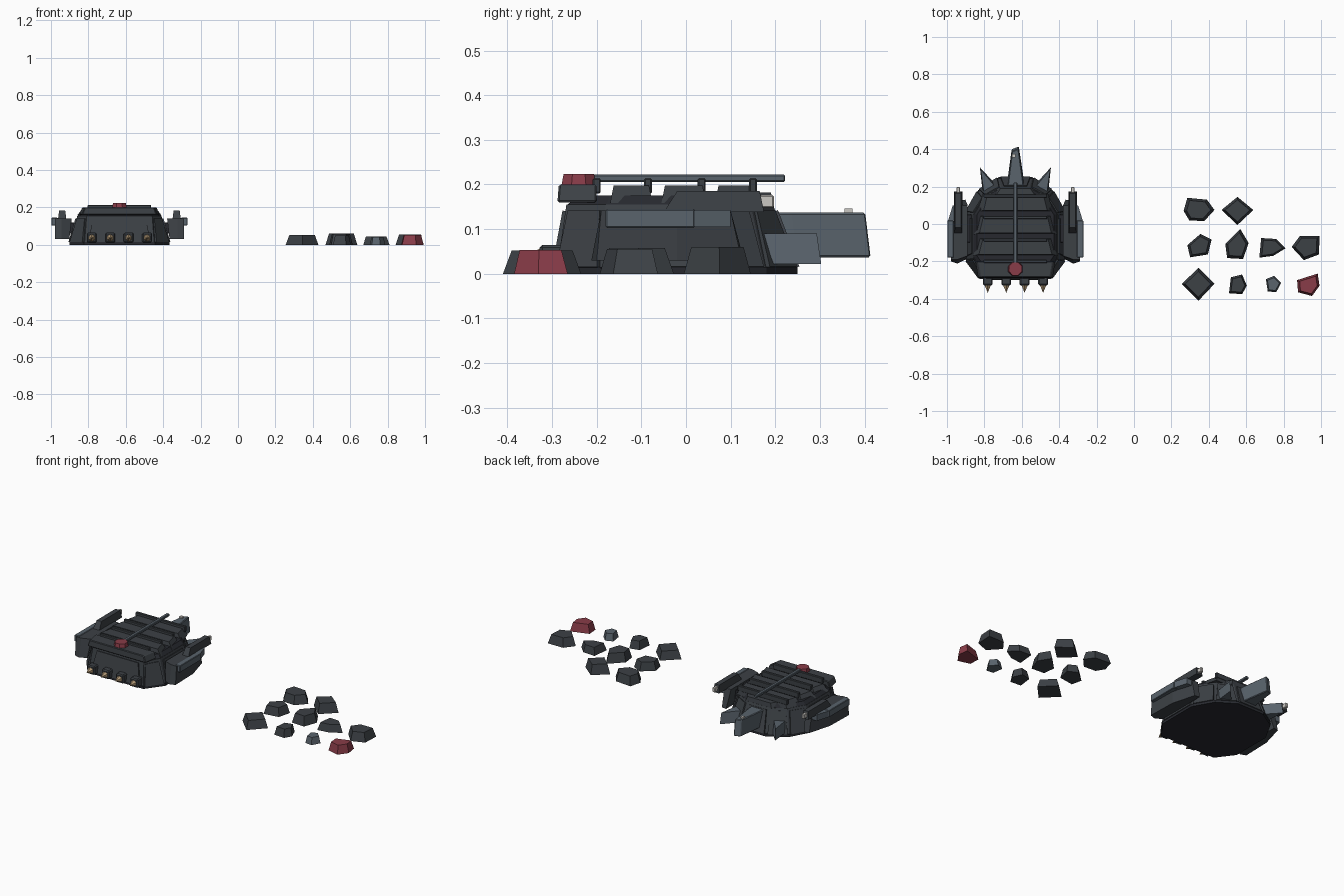
import bpy, bmesh, math
from mathutils import Vector

if "Cube" in bpy.data.objects:
    bpy.data.objects.remove(bpy.data.objects["Cube"])

CX = -0.634  # centre line of the hull


def material(name, rgb):
    m = bpy.data.materials.new(name)
    m.diffuse_color = (*rgb, 1)
    m.use_nodes = True
    m.node_tree.nodes["Principled BSDF"].inputs["Base Color"].default_value = m.diffuse_color
    return m


DARK = material("dark_plate", (0.045, 0.052, 0.06))
BLACK = material("dark_base", (0.02, 0.022, 0.028))
LIGHT = material("light_plate", (0.10, 0.125, 0.15))
RED = material("red", (0.25, 0.045, 0.065))
TAN = material("tan", (0.45, 0.32, 0.18))
PALE = material("pale", (0.6, 0.58, 0.55))


def loft(name, lower, upper, mat, bevel=0.0):
    """Closed solid between two rings with equal point counts."""
    bm = bmesh.new()
    a = [bm.verts.new(p) for p in lower]
    b = [bm.verts.new(p) for p in upper]
    n = len(a)
    bm.faces.new(a[::-1])
    bm.faces.new(b)
    for i in range(n):
        j = (i + 1) % n
        bm.faces.new((a[i], a[j], b[j], b[i]))
    bmesh.ops.recalc_face_normals(bm, faces=bm.faces)
    if bevel:
        bmesh.ops.bevel(bm, geom=list(bm.edges), offset=bevel, segments=1, affect='EDGES')
    me = bpy.data.meshes.new(name)
    bm.to_mesh(me)
    bm.free()
    ob = bpy.data.objects.new(name, me)
    bpy.context.collection.objects.link(ob)
    me.materials.append(mat)
    return ob


def prism(name, outline, z0, z1, mat, top=1.0, bevel=0.0):
    """Vertical prism; the top ring is scaled about the outline centre."""
    cx = sum(p[0] for p in outline) / len(outline)
    cy = sum(p[1] for p in outline) / len(outline)
    up = [(cx + (x - cx) * top, cy + (y - cy) * top, z1) for x, y in outline]
    return loft(name, [(x, y, z0) for x, y in outline], up, mat, bevel)


def box(name, x0, x1, y0, y1, z0, z1, mat, bevel=0.003):
    return prism(name, [(x0, y0), (x1, y0), (x1, y1), (x0, y1)], z0, z1, mat, 1, bevel)


def both_sides(half):
    return [(CX + x, y) for x, y in half] + [(CX - x, y) for x, y in reversed(half)]


def ring(half, z):
    return [(x, y, z) for x, y in both_sides(half)]


# hull: base plate, sloped body, raised deck
foot = [(0.19, -0.295), (0.268, -0.19), (0.268, 0.06), (0.20, 0.18), (0.09, 0.25)]
shoulder = [(0.175, -0.268), (0.225, -0.18), (0.225, 0.05), (0.165, 0.145), (0.075, 0.195)]
deck = [(0.16, -0.24), (0.205, -0.17), (0.205, 0.05), (0.15, 0.14), (0.07, 0.175)]
loft("base_plate", ring(foot, 0), ring(foot, 0.015), BLACK)
loft("hull", ring([(x * 0.98, y * 0.98) for x, y in foot], 0.012), ring(shoulder, 0.155), DARK)
loft("deck", ring(shoulder, 0.153), ring(deck, 0.175), BLACK)

# armour panels following the hull slope
flat_foot, flat_top = both_sides(foot), both_sides(shoulder)
for i in range(len(flat_foot)):
    j = (i + 1) % len(flat_foot)
    a, b = (Vector((*flat_foot[k], 0.01)) for k in (i, j))
    d, c = (Vector((*flat_top[k], 0.155)) for k in (i, j))
    quad = []
    for u, v in ((0.06, 0.03), (0.94, 0.03), (0.90, 0.9), (0.10, 0.9)):
        quad.append(a.lerp(b, u).lerp(d.lerp(c, u), v))
    nrm = (b - a).cross(d - a).normalized()
    loft("hull_panel", [p - nrm * 0.006 for p in quad], [p + nrm * 0.006 for p in quad], DARK)

# roof slats with cross ribs
for y0, y1, w in ((-0.17, -0.075, 0.225), (-0.055, 0.045, 0.222), (0.065, 0.162, 0.20)):
    lo = [(w, y0), (w - 0.025, y1)]
    hi = [(w - 0.03, y0 + 0.008), (w - 0.05, y1 - 0.008)]
    loft("roof_slat", ring(lo, 0.158), ring(hi, 0.198), DARK)
for y in (-0.2, -0.085, 0.035, 0.15):
    box("roof_rib", CX - 0.17, CX + 0.17, y - 0.009, y + 0.009, 0.18, 0.214, DARK)
loft("front_slab", ring([(0.20, -0.288), (0.215, -0.2)], 0.16),
     ring([(0.185, -0.285), (0.20, -0.2)], 0.2), DARK, 0.004)
prism("rear_hatch", both_sides([(0.14, 0.12), (0.09, 0.195)]), 0.15, 0.182, DARK, 0.88)
box("spine", CX - 0.01, CX + 0.01, -0.21, 0.222, 0.206, 0.222, LIGHT)
prism("red_sensor", [(CX + 0.042 * math.cos(math.radians(a)), -0.24 + 0.042 * math.sin(math.radians(a)))
                     for a in range(22, 382, 45)], 0.198, 0.223, RED, 0.88)

# front teeth
for k in (-0.148, -0.049, 0.049, 0.148):
    x = CX + k
    box("tooth_mount", x - 0.026, x + 0.026, -0.328, -0.27, 0.012, 0.065, DARK, 0.006)
    bpy.ops.mesh.primitive_cone_add(vertices=6, radius1=0.02, radius2=0, depth=0.042,
                                    location=(x, -0.347, 0.037), rotation=(math.pi / 2, 0, 0))
    bpy.context.object.name = "tooth"
    bpy.context.object.data.materials.append(TAN)

# side pods, guns and rear side fins
for s in (-1, 1):
    def X(v):
        return CX + s * v
    pod = [(0.268, -0.19), (0.31, -0.212), (0.345, -0.2), (0.34, -0.02), (0.30, 0.125), (0.268, 0.13)]
    up = [(0.255, -0.17), (0.31, -0.19), (0.345, -0.19), (0.34, -0.02), (0.30, 0.10), (0.255, 0.10)]
    loft("side_pod", [(X(x), y, 0.03) for x, y in pod], [(X(x), y, 0.142) for x, y in up], DARK)
    box("pod_rail", X(0.33), X(0.363), -0.18, 0.02, 0.103, 0.145, LIGHT)
    loft("pod_nose", [(X(x), y, 0.105) for x, y in ((0.325, 0.018), (0.36, 0.018), (0.335, 0.10), (0.29, 0.10))],
         [(X(x), y, 0.143) for x, y in ((0.325, 0.018), (0.36, 0.018), (0.335, 0.10), (0.29, 0.10))], LIGHT)
    box("pod_strut", X(0.20), X(0.28), -0.1, 0.05, 0.06, 0.12, BLACK)
    loft("gun", [(X(x), y, 0.138) for x, y in ((0.284, -0.05), (0.328, -0.05), (0.328, 0.175), (0.284, 0.175))],
         [(X(x), y, 0.185) for x, y in ((0.29, -0.02), (0.322, -0.02), (0.322, 0.165), (0.29, 0.165))], DARK)
    box("gun_muzzle", X(0.297), X(0.316), 0.165, 0.197, 0.148, 0.176, PALE)
    fin = ((0.09, 0.195), (0.172, 0.14), (0.19, 0.303))
    fin_top = ((0.10, 0.19), (0.165, 0.145), (0.186, 0.293))
    loft("side_fin", [(X(x), y, 0.022) for x, y in fin], [(X(x), y, 0.09) for x, y in fin_top], LIGHT)

# tail fin with beacon
tail = [(-0.05, 0.18), (0.046, 0.18), (0.044, 0.245), (0.018, 0.415), (-0.02, 0.40)]
loft("tail_fin", [(CX + x, y, 0.037) for x, y in tail],
     [(CX + x * 0.92, y - 0.012, 0.137) for x, y in tail], LIGHT, 0.004)
box("tail_beacon", CX - 0.018, CX, 0.355, 0.373, 0.134, 0.146, PALE, 0)

# loose rocks: centre, height, material, outline offsets in hundredths
rocks = [
    (0.345, 0.075, 0.054, DARK, [(-8, -.5), (-6, 6.5), (4.5, 5.5), (8.5, 0), (3, -6), (-5, -5.5)]),
    (0.553, 0.07, 0.06, DARK, [(-8.5, .5), (0, 7.5), (8.5, .5), (0, -7.5)]),
    (0.35, -0.118, 0.052, DARK, [(-6.5, .5), (.5, 6.5), (6.5, 3.5), (4.5, -4.5), (-5, -6)]),
    (0.553, -0.107, 0.058, DARK, [(-6.5, 0), (1.5, 8), (6, .5), (3, -8), (-5.5, -7.5)]),
    (0.74, -0.13, 0.046, DARK, [(-6, 5.5), (2, 5), (7, 0), (.5, -4), (-7, -5)]),
    (0.918, -0.123, 0.055, DARK, [(-7.5, 0), (-3, 6), (7.5, 6), (7, -4), (-1, -7)]),
    (0.345, -0.32, 0.052, DARK, [(-9, 0), (0, 8.5), (8.5, 0), (0, -9)]),
    (0.553, -0.32, 0.05, DARK, [(-3.5, 3.5), (2.5, 5), (5, -1), (2.5, -5.5), (-4.5, -5)]),
    (0.745, -0.325, 0.043, LIGHT, [(-4, 3), (.5, 4.8), (4.2, 1), (1.5, -4), (-3, -3.5)]),
    (0.927, -0.325, 0.053, RED, [(-5.5, 2.5), (5.5, 6), (6.5, -.5), (2.5, -6), (-5, -4)]),
]
for x, y, h, mat, pts in rocks:
    prism("rock", [(x + px / 100, y + py / 100) for px, py in pts], 0, h, mat, 0.78)
